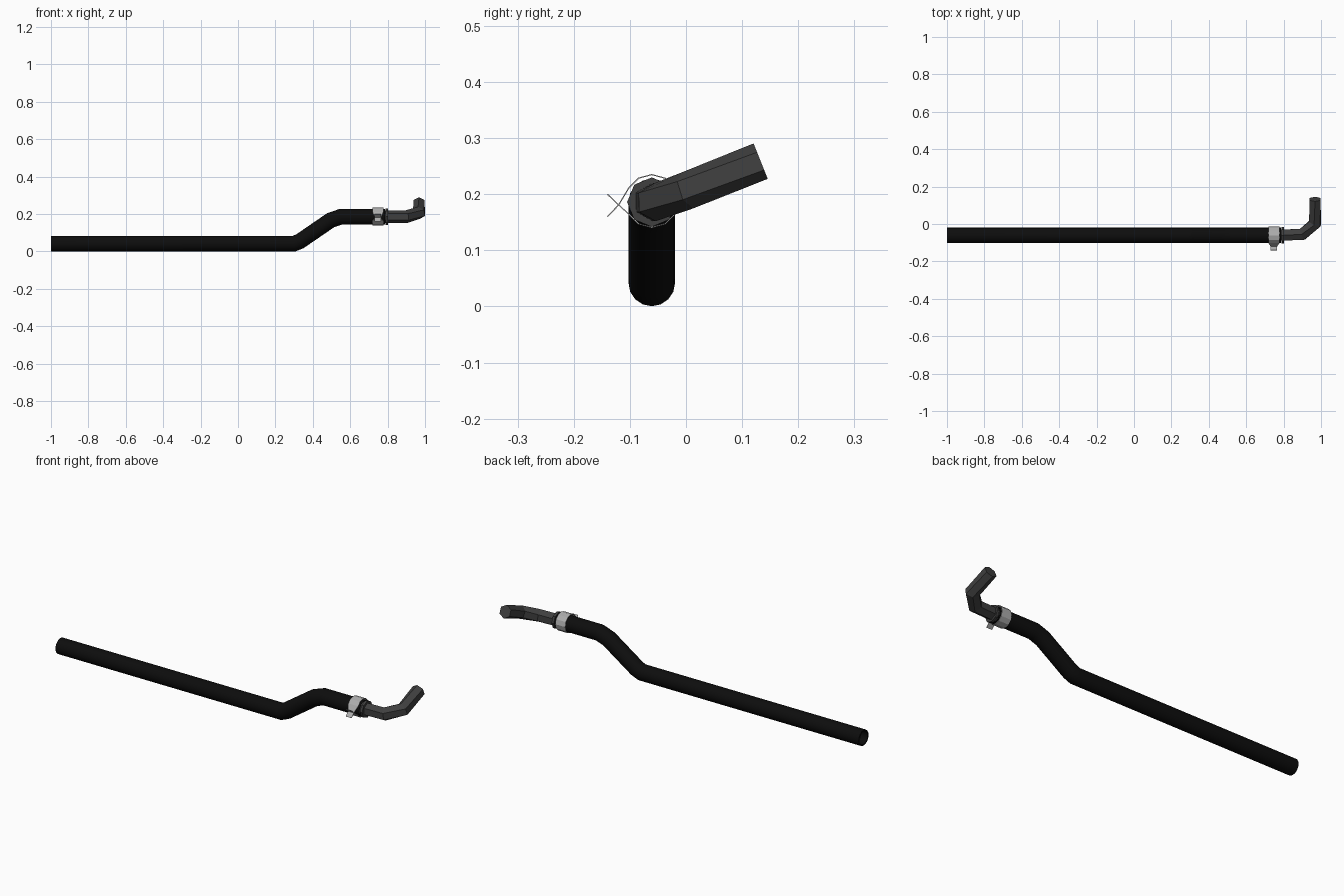
import bpy, bmesh, math
from mathutils import Vector

if "Cube" in bpy.data.objects:
    bpy.data.objects.remove(bpy.data.objects["Cube"])


def material(name, v):
    m = bpy.data.materials.new(name)
    m.diffuse_color = (v, v, v, 1)
    m.use_nodes = True
    m.node_tree.nodes["Principled BSDF"].inputs["Base Color"].default_value = m.diffuse_color
    return m


RUBBER = material("rubber", 0.004)
PLASTIC = material("dark_plastic", 0.05)
STEEL = material("steel", 0.42)


def finish(name, bm, mat, smooth=False):
    bmesh.ops.recalc_face_normals(bm, faces=bm.faces)
    me = bpy.data.meshes.new(name)
    bm.to_mesh(me)
    bm.free()
    ob = bpy.data.objects.new(name, me)
    bpy.context.collection.objects.link(ob)
    me.materials.append(mat)
    if smooth:
        bpy.ops.object.select_all(action='DESELECT')
        ob.select_set(True)
        bpy.context.view_layer.objects.active = ob
        bpy.ops.object.shade_smooth_by_angle(angle=math.radians(30))
    return ob


def sweep(name, path, radii, sides, mat, smooth=False, caps=True):
    """Tube along a path with mitred bends; radii may vary per point."""
    pts = [Vector(p) for p in path]
    bm = bmesh.new()
    rings = []
    for i, p in enumerate(pts):
        a = (p - pts[i - 1]).normalized() if i else (pts[1] - p).normalized()
        b = (pts[i + 1] - p).normalized() if i < len(pts) - 1 else a
        t = (a + b).normalized()
        side = t.cross(Vector((0, 0, 1))).normalized()
        up = side.cross(t)
        bend, k = (b - a), 1 / max(t.dot(a), 0.5) - 1
        ring = []
        for s in range(sides):
            ang = 2 * math.pi * s / sides
            o = (up * math.cos(ang) + side * math.sin(ang)) * radii[i]
            if bend.length > 1e-4:
                n = bend.normalized()
                o += n * o.dot(n) * k
            ring.append(bm.verts.new(p + o))
        rings.append(ring)
    for r, q in zip(rings, rings[1:]):
        for s in range(sides):
            bm.faces.new((r[s], r[s - 1], q[s - 1], q[s]))
    if caps:
        bm.faces.new(rings[0])
        bm.faces.new(rings[-1])
    return finish(name, bm, mat, smooth)


Y, Z = -0.061, 0.186

# Rubber hose with the offset bend, turned inward at both ends
hose = [(-0.96, 0.042, 0.034), (-0.999, 0.042, 0.034), (-1.0, 0.042, 0.0415),
        (0.30, 0.042, 0.0415), (0.33, 0.054, 0.0415), (0.495, 0.167, 0.0415),
        (0.55, Z, 0.0415), (0.785, Z, 0.0415)]
# outer wall and bore are separate sweeps joined by the end rim
sweep("hose", [(x, Y, z) for x, z, r in hose[2:]], [r for x, z, r in hose[2:]],
      16, RUBBER, True, caps=False)
sweep("hose_end_rim", [(-1.0, Y, 0.042), (-0.9995, Y, 0.042), (-0.96, Y, 0.042)],
      [0.0412, 0.035, 0.035], 16, RUBBER, True, caps=False)

# Hexagonal elbow pipe with its stop collar
elbow = [(0.76, Y, Z), (0.90, -0.055, Z), (0.968, 0.003, 0.207), (0.968, 0.133, 0.259)]
sweep("elbow_pipe", elbow, [0.034] * 4, 6, PLASTIC)
sweep("pipe_collar", [(0.789, Y, Z), (0.802, Y, Z)], [0.044] * 2, 8, PLASTIC)

# Spring clamp: a band round the hose whose two ends cross into squeeze tabs
bm = bmesh.new()
arc = [(Y + 0.047 * math.cos(a), 0.188 + 0.047 * math.sin(a))
       for a in (math.radians(150 - 30 * i) for i in range(11))]
strip = [(-0.14, 0.160, 0.017), (-0.12, 0.181, 0.017)]
strip += [(y, z, 0.029) for y, z in arc]
strip += [(-0.12, 0.181, 0.017), (-0.14, 0.200, 0.017)]
rows = [[bm.verts.new((0.748 + s * w, y, z)) for s in (-1, 1)] for y, z, w in strip]
for r, q in zip(rows, rows[1:]):
    bm.faces.new((r[0], r[1], q[1], q[0]))
clamp = finish("hose_clamp", bm, STEEL)
mod = clamp.modifiers.new("thickness", 'SOLIDIFY')
mod.thickness = 0.002
mod.offset = 0
